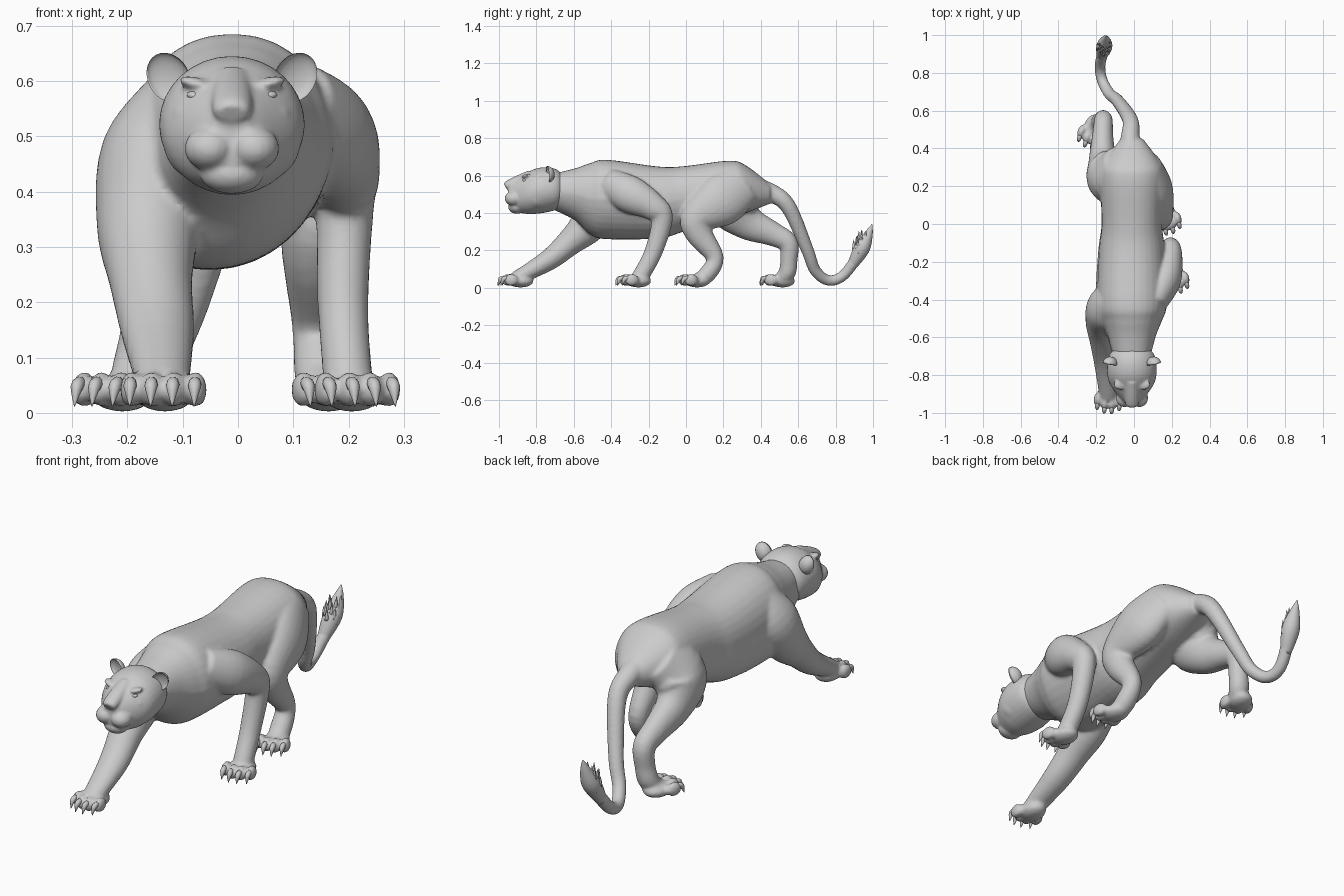
import bpy, bmesh, math, random
from mathutils import Vector, Matrix

if "Cube" in bpy.data.objects:
    bpy.data.objects.remove(bpy.data.objects["Cube"])

random.seed(4)
HX = -0.011  # head centre line


def spline(pts, steps):
    """Catmull-Rom through rows of numbers."""
    rows = [Vector(p) for p in pts]
    out = []
    for i in range(len(rows) - 1):
        a, b, c, d = rows[max(i - 1, 0)], rows[i], rows[i + 1], rows[min(i + 2, len(rows) - 1)]
        for s in range(steps):
            t = s / steps
            out.append(0.5 * (2 * b + (c - a) * t + (2 * a - 5 * b + 4 * c - d) * t * t
                              + (3 * b - a - 3 * c + d) * t ** 3))
    return out + [rows[-1]]


def skin(bm, rings):
    """Close a row of point rings into a solid."""
    rings = [[bm.verts.new(p) for p in ring] for ring in rings]
    n = len(rings[0])
    for p, q in zip(rings, rings[1:]):
        for k in range(n):
            bm.faces.new((p[k], p[(k + 1) % n], q[(k + 1) % n], q[k]))
    bm.faces.new(rings[0][::-1])
    bm.faces.new(rings[-1])


def tube(bm, pts, w0=1.0, w1=1.0, sides=24, steps=5):
    """Tube through (x, y, z, radius); its width ratio runs from w0 to w1."""
    rows = spline(pts, steps)
    pos = [Vector(r[:3]) for r in rows]
    last = len(rows) - 1
    rings = []
    for i, r in enumerate(rows):
        t = (pos[min(i + 1, last)] - pos[max(i - 1, 0)]).normalized()
        u = Vector((1, 0, 0))
        u = (u - t * u.dot(t)).normalized() * r[3] * (w0 + (w1 - w0) * i / last)
        v = t.cross(u.normalized()) * r[3]
        angles = [math.tau * k / sides for k in range(sides)]
        rings.append([pos[i] + u * math.cos(a) + v * math.sin(a) for a in angles])
    skin(bm, rings)


def trunk(bm, rows, power, lean=0.0):
    """Barrel along y from (y, top, bottom, half width); lean shears the chest sideways."""
    rings = []
    for y, top, low, w in spline(rows, 5):
        ring = []
        for k in range(32):
            c, s = math.cos(math.tau * k / 32), math.sin(math.tau * k / 32)
            x = w * math.copysign(abs(c) ** power, c)
            z = (top - low) / 2 * math.copysign(abs(s) ** power, s)
            x += lean * min(z, 0) * min(1, max(0, 0.5 - 2 * y))
            ring.append((HX + x, y, (top + low) / 2 + z))
        rings.append(ring)
    skin(bm, rings)


def blob(bm, centre, radii, rot=Matrix()):
    m = Matrix.Translation(centre) @ rot.to_4x4() @ Matrix.Diagonal((*radii, 1))
    return bmesh.ops.create_uvsphere(bm, u_segments=20, v_segments=14, radius=1, matrix=m)["verts"]


def finish(bm, name, voxel=0, smooth=0):
    bmesh.ops.recalc_face_normals(bm, faces=bm.faces)
    for f in bm.faces:
        f.smooth = True
    me = bpy.data.meshes.new(name)
    bm.to_mesh(me)
    bm.free()
    ob = bpy.data.objects.new(name, me)
    bpy.context.collection.objects.link(ob)
    if voxel:
        m = ob.modifiers.new("fuse", "REMESH")
        m.mode, m.voxel_size, m.use_smooth_shade = "VOXEL", voxel, True
        s = ob.modifiers.new("soften", "SMOOTH")
        s.factor, s.iterations = 0.5, smooth


# Torso with neck
body = bmesh.new()
trunk(body, [(-.76, .60, .44, .085), (-.60, .637, .365, .125), (-.51, .668, .285, .16),
             (-.42, .685, .26, .185), (-.14, .648, .265, .175), (0, .652, .305, .16),
             (.23, .68, .37, .168), (.32, .655, .40, .152), (.45, .555, .45, .06)], .92, .2)

# Left front leg, striding
tube(body, [(-.11, -.40, .58, .08), (-.148, -.44, .47, .12), (-.162, -.52, .34, .10),
            (-.158, -.62, .245, .072), (-.145, -.74, .145, .056), (-.135, -.92, .045, .036)], .7, 1.3)
# Right front leg, bent at the elbow
tube(body, [(.11, -.42, .56, .08), (.165, -.30, .50, .10), (.192, -.18, .435, .075),
            (.193, -.128, .37, .058), (.19, -.175, .19, .048), (.20, -.25, .05, .045)], .78, 1)
# Right hind leg, under the body
tube(body, [(.08, .31, .56, .11), (.112, .19, .47, .14), (.14, .06, .375, .092), (.14, .07, .29, .072),
            (.142, .155, .16, .047), (.15, .11, .07, .046), (.157, .06, .045, .035)], .55, 1.15)
# Left hind leg, stretched back
tube(body, [(-.085, .32, .56, .11), (-.145, .25, .45, .14), (-.165, .33, .35, .095), (-.166, .46, .29, .066),
            (-.162, .545, .24, .054), (-.168, .55, .15, .046), (-.18, .54, .08, .046),
            (-.195, .50, .045, .035)], .68, 1.1)

# Paws with four toes, and claws as separate parts
for name, px, py, yaw in (("left_front_claws", -.132, -.88, -3), ("right_front_claws", .205, -.25, 12),
                          ("right_hind_claws", .162, .065, 14), ("left_hind_claws", -.207, .52, -18)):
    turn = Matrix.Rotation(math.radians(yaw), 4, "Z")
    base = Matrix.Translation((px, py, 0)) @ turn
    blob(body, base @ Vector((0, -.005, .036)), (.056, .07, .034), turn)
    claws = bmesh.new()
    for i in (-1.5, -.5, .5, 1.5):
        dx, dy = i * .039, -.072 + .009 * i * i
        blob(body, base @ Vector((dx, dy, .042)), (.0205, .038, .033), turn)
        path = [(-.02, .054, .012), (-.042, .046, .0125), (-.055, .012, .001)]
        tube(claws, [(*(base @ Vector((dx, dy + y, z))), r) for y, z, r in path], .9, .9, 10, 4)
    finish(claws, name)

# Tail stem
tube(body, [(-.02, .36, .53, .06), (-.02, .46, .505, .05), (-.02, .55, .43, .042), (-.085, .65, .20, .034),
            (-.13, .69, .095, .031), (-.168, .76, .04, .029), (-.18, .84, .065, .029), (-.16, .92, .17, .03)])
finish(body, "body_legs_and_tail", .009, 5)

# Tail tuft with ragged hair points
tuft = bmesh.new()
tube(tuft, [(-.172, .885, .115, .026), (-.157, .94, .21, .042), (-.151, .975, .285, .024), (-.15, .995, .34, .002)])
for i in range(22):
    a, k = i * 2.4, .2 + .55 * i / 22
    c = Vector((-.165, .91, .16)).lerp(Vector((-.15, .97, .29)), k)
    out = Vector((math.cos(a), math.sin(a) * .9, -math.sin(a) * .4))
    p = c + out * .034 * (1.15 - .8 * k)
    q = p + out * .008 + Vector((0, .008, .045 + random.uniform(0, .012)))
    tube(tuft, [(*p, .01), (*p.lerp(q, .5), .007), (*q, .001)], sides=6, steps=2)
finish(tuft, "tail_tuft")

# Head: skull, nose bridge, muzzle, chin, nose, brows and cheeks fused
head = bmesh.new()
trunk(head, [(-.655, .60, .45, .085), (-.69, .632, .42, .118), (-.74, .645, .405, .13), (-.80, .639, .396, .13),
             (-.85, .615, .395, .115), (-.915, .577, .41, .07), (-.95, .55, .45, .035)], 1)
tube(head, [(HX, -.83, .60, .03), (HX, -.90, .57, .03), (HX, -.95, .548, .026), (HX, -.965, .54, .018)], 1.1, 1.5)
blob(head, (HX, -.905, .432), (.058, .046, .036))
for side, s in (("left", -1), ("right", 1)):
    slant = Matrix.Rotation(-s * .25, 4, "Y")
    blob(head, (HX + s * .04, -.92, .478), (.046, .05, .04))
    blob(head, (HX + s * .07, -.80, .50), (.056, .07, .075))
    blob(head, (HX + s * .062, -.85, .594), (.036, .028, .012), slant)
    blob(head, (HX + s * .07, -.85, .54), (.036, .03, .022))
    # Eyes and cupped ears
    eye = bmesh.new()
    blob(eye, (HX + s * .064, -.862, .572), (.018, .014, .009), slant)
    finish(eye, side + "_eye")
    ear = bmesh.new()
    for v in blob(ear, (0, 0, 0), (.038, .038, .047)):
        if v.co.y < 0:
            v.co.y *= -.45
    tilt = Matrix.Rotation(s * .5, 4, "Y") @ Matrix.Rotation(s * .25, 4, "Z")
    ear.transform(Matrix.Translation((HX + s * .115, -.74, .606)) @ tilt)
    finish(ear, side + "_ear")
finish(head, "head", .006, 6)
